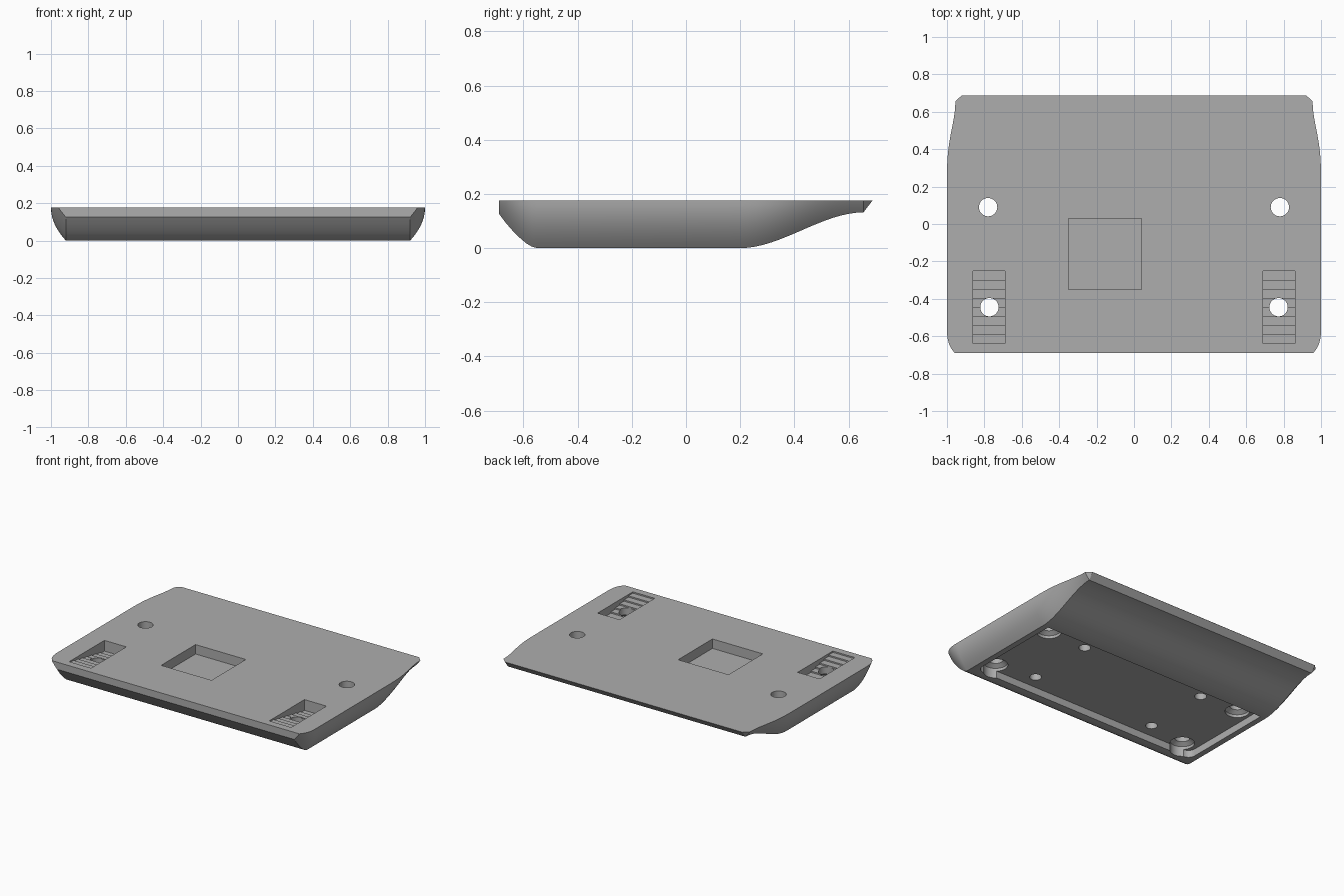
import bpy, bmesh, math

cube = bpy.data.objects.get("Cube")
if cube:
    bpy.data.objects.remove(cube)

TOP = 0.176      # height of the flat top
FLAT_X = 0.92    # half width of the underside

grey = bpy.data.materials.new("plain grey")
grey.use_nodes = True
GREY = (0.42, 0.42, 0.42, 1)
grey.diffuse_color = GREY
grey.node_tree.nodes["Principled BSDF"].inputs["Base Color"].default_value = GREY


def make_object(name, bm):
    bmesh.ops.recalc_face_normals(bm, faces=bm.faces)
    mesh = bpy.data.meshes.new(name)
    bm.to_mesh(mesh)
    bm.free()
    mesh.materials.append(grey)
    obj = bpy.data.objects.new(name, mesh)
    bpy.context.collection.objects.link(obj)
    return obj


def loft(name, rings, closed=False):
    """Skin a list of closed rings; cap the ends unless the loft is closed."""
    bm = bmesh.new()
    rows = [[bm.verts.new(p) for p in ring] for ring in rings]
    n = len(rows[0])
    for a, b in zip(rows, rows[1:]):
        for i in range(n):
            j = (i + 1) % n
            bm.faces.new((a[i], a[j], b[j], b[i]))
    bm.faces.new(rows[0])
    bm.faces.new(rows[-1])
    return make_object(name, bm)


def box(name, x0, x1, y0, y1, z0, z1):
    return loft(name, [[(x0, y0, z), (x1, y0, z), (x1, y1, z), (x0, y1, z)]
                       for z in (z0, z1)])


def turned(name, x, y, profile, sides=40):
    """Round cutter from (radius, z) pairs."""
    return loft(name, [[(x + r * math.cos(2 * math.pi * i / sides),
                         y + r * math.sin(2 * math.pi * i / sides), z)
                        for i in range(sides)] for r, z in profile])


# Body: a bulged side profile swept along the curved underside
def section(y, z_bottom, steps=10):
    height = max(TOP - z_bottom, 0.001)
    side = []
    for i in range(steps + 1):
        t = height * i / steps
        bulge = 0.08 * (1 - (1 - t / TOP) ** 2)
        side.append((FLAT_X + bulge, y, TOP - height + t))
    return side + [(-x, y, z) for x, y, z in reversed(side)]


underside = [(-0.69, 0.126), (-0.665, 0.093), (-0.64, 0.064), (-0.615, 0.039),
             (-0.59, 0.018), (-0.57, 0.006), (-0.55, 0)]
for i in range(17):
    s = i / 16
    underside.append((0.2 + 0.455 * s, 0.132 * s * s * (3 - 2 * s)))
underside.append((0.688, TOP))
body = loft("tray_body", [section(y, z) for y, z in underside])

cutters = []

# Shallow recess below, with rounded front corners
RX, RY0, RY1, R = 0.88, -0.5, 0.2, 0.05
corner = [(RX - R + R * math.cos(a), RY0 + R - R * math.sin(a))
          for a in (math.pi / 2 * i / 8 for i in range(9))]
outline = [(RX, RY1)] + corner
outline += [(-x, y) for x, y in reversed(outline)]
cutters.append(loft("underside_recess", [[(x, y, z) for x, y in outline]
                                         for z in (-0.05, 0.05)]))

# Square pocket on the top
cutters.append(box("square_pocket", -0.35, 0.04, -0.35, 0.03, 0.11, 0.3))

for side in (-1, 1):
    # Stepped pocket that rises towards the front
    steps, y_back, y_front, depth = 8, -0.25, -0.64, 0.075
    run = (y_back - y_front) / steps
    stairs = [(y_front, 0.3)]
    for i in range(steps):
        z = TOP - depth * (i + 1) / steps
        stairs += [(y_front + run * i, z), (y_front + run * (i + 1), z)]
    stairs.append((y_back, 0.3))
    cutters.append(loft("stepped_pocket", [[(side * x, y, z) for y, z in stairs]
                                           for x in (0.69, 0.86)]))
    # Countersunk through holes
    for x, y in ((0.78, 0.09), (0.773, -0.445)):
        cutters.append(turned("screw_hole", side * x, y,
                              [(0.078, -0.1), (0.078, 0.07), (0.049, 0.09), (0.049, 0.3)]))
    # Small blind holes underneath
    for y in (0.085, -0.4):
        cutters.append(turned("blind_hole", side * 0.48, y,
                              [(0.038, -0.1), (0.038, 0.1)], 28))

for cutter in cutters:
    cutter.hide_render = True
    mod = body.modifiers.new(cutter.name, "BOOLEAN")
    mod.operation = "DIFFERENCE"
    mod.solver = "EXACT"
    mod.object = cutter

bpy.ops.object.select_all(action="DESELECT")
body.select_set(True)
bpy.context.view_layer.objects.active = body
for mod in list(body.modifiers):
    bpy.ops.object.modifier_apply(modifier=mod.name)
for cutter in cutters:
    bpy.data.objects.remove(cutter)
bpy.ops.object.shade_smooth_by_angle(angle=math.radians(25))
